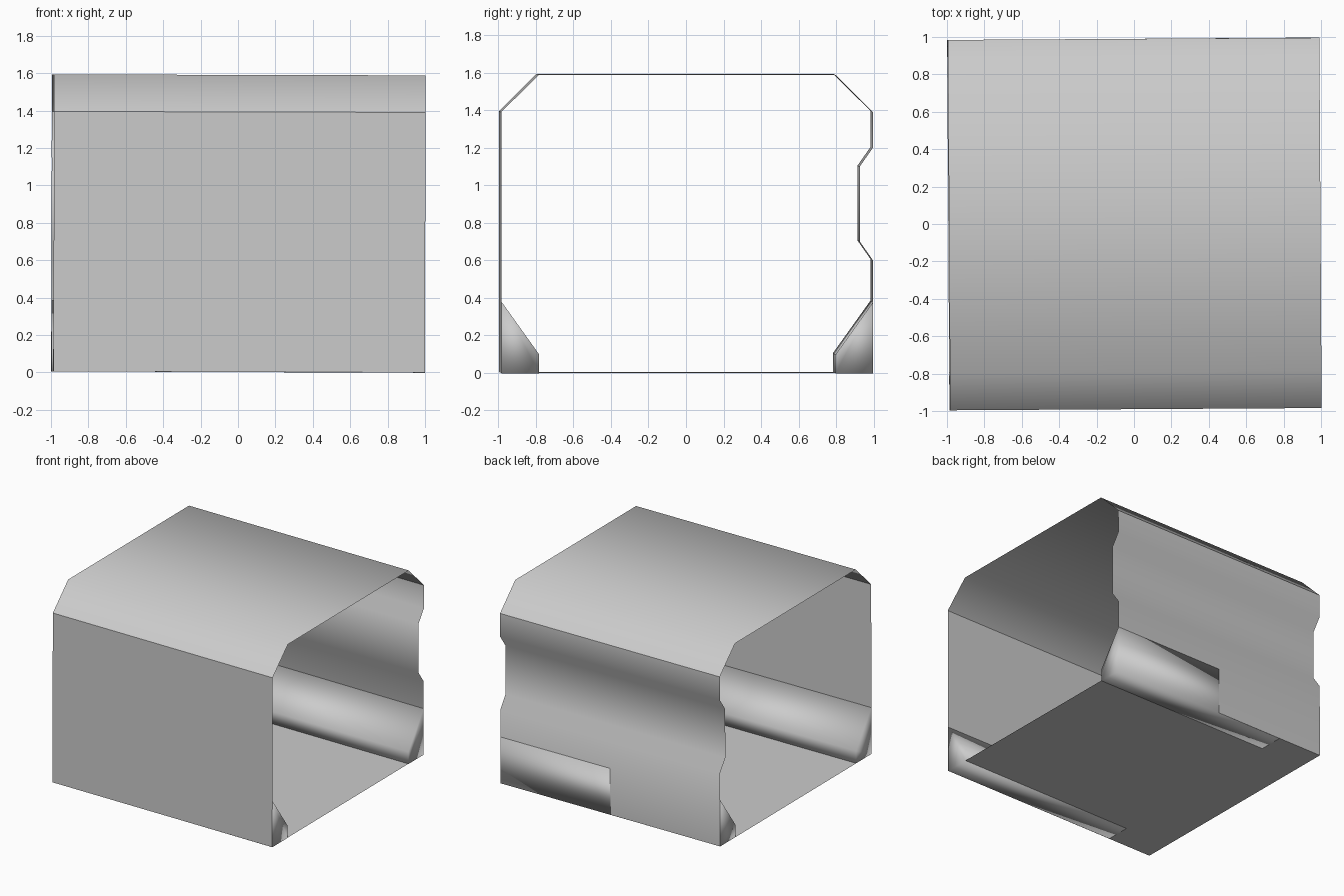
import bpy, bmesh, math
from mathutils import Matrix

if "Cube" in bpy.data.objects:
    bpy.data.objects.remove(bpy.data.objects["Cube"])

L = 0.993   # half length along x
W = 0.99    # half width along y
# the whole shell sits very slightly turned and tipped
TILT = (Matrix.Translation((0, 0, 0.0026))
        @ Matrix.Rotation(math.radians(0.35), 4, 'Z')
        @ Matrix.Rotation(math.radians(0.15), 4, 'Y'))


def extrude_profile(name, pts, closed=False, left=(0, 0), right=(0, 0)):
    """Sweep a (y, z) profile along x; left/right nudge the two ends."""
    bm = bmesh.new()
    a = [bm.verts.new((-L, y + left[0], z + left[1])) for y, z in pts]
    b = [bm.verts.new((L, y + right[0], z + right[1])) for y, z in pts]
    n = len(pts)
    for i in range(n if closed else n - 1):
        j = (i + 1) % n
        bm.faces.new((a[i], a[j], b[j], b[i]))
    if closed:
        bm.faces.new(a)
        bm.faces.new(b[::-1])
        bmesh.ops.recalc_face_normals(bm, faces=bm.faces)
    for f in bm.faces:
        f.smooth = True
    bmesh.ops.transform(bm, matrix=TILT, verts=bm.verts)
    me = bpy.data.meshes.new(name)
    bm.to_mesh(me)
    bm.free()
    ob = bpy.data.objects.new(name, me)
    bpy.context.collection.objects.link(ob)
    return ob


# open sheets, listed so that their normals face outward
extrude_profile("floor", [(-W, 0), (W, 0)])
extrude_profile("back_wall", [(W, 0), (W, 0.6), (0.92, 0.7), (0.92, 1.1),
                              (W, 1.2), (W, 1.39)])
extrude_profile("roof", [(W, 1.39), (0.79, 1.588), (-0.79, 1.588), (-W, 1.39)])
extrude_profile("front_wall", [(-W, 1.39), (-W, 0)])

for ob in bpy.data.objects:
    # flip any sheet whose normals point inward
    me = ob.data
    c = sum((p.center.dot(p.normal) - 0.8 * p.normal.z) for p in me.polygons)
    if c < 0:
        me.flip_normals()

# solid sloped boxes in the lower corners, lying against wall and floor
for name, s, dy in (("back_corner_box", 1, 0.001), ("front_corner_box", -1, 0.002)):
    pts = [(s * W, 0), (s * W, 0.38), (s * 0.79, 0.1), (s * 0.79, 0)]
    extrude_profile(name, pts, True, (dy * (-1 if s > 0 else 1), 0.0005), (dy, -0.002))
